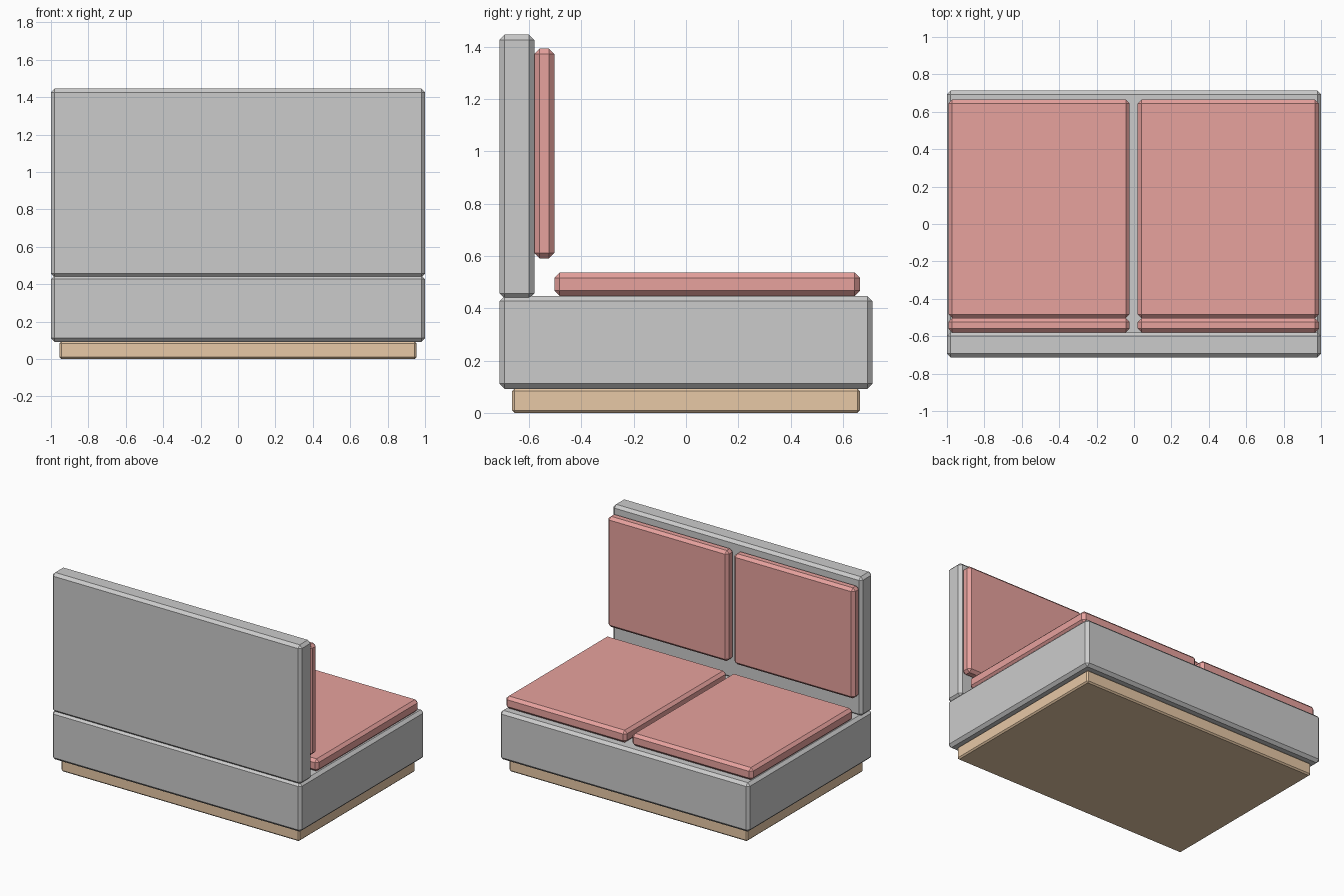
import bpy
import bmesh
from mathutils import Vector

if "Cube" in bpy.data.objects:
    bpy.data.objects.remove(bpy.data.objects["Cube"])


def material(name, color):
    mat = bpy.data.materials.new(name)
    mat.diffuse_color = color
    mat.use_nodes = True
    mat.node_tree.nodes["Principled BSDF"].inputs["Base Color"].default_value = mat.diffuse_color
    return mat


def chamfered_box(name, lo, hi, chamfer, mat=None):
    """Box between two corners with every edge chamfered flat."""
    lo, hi = Vector(lo), Vector(hi)
    bm = bmesh.new()
    bmesh.ops.create_cube(bm, size=1)
    bmesh.ops.scale(bm, vec=hi - lo, verts=bm.verts)
    bmesh.ops.bevel(bm, geom=bm.edges[:], offset=chamfer, offset_type='OFFSET',
                    segments=1, affect='EDGES')
    mesh = bpy.data.meshes.new(name)
    bm.to_mesh(mesh)
    bm.free()
    obj = bpy.data.objects.new(name, mesh)
    obj.location = (lo + hi) / 2
    bpy.context.collection.objects.link(obj)
    if mat:
        mesh.materials.append(mat)
    return obj


wood = material("wood", (0.80, 0.58, 0.38, 1))
fabric = material("red_fabric", (0.80, 0.36, 0.34, 1))

# Wooden plinth, upholstered base and backrest
chamfered_box("plinth", (-0.955, -0.665, 0), (0.955, 0.665, 0.093), 0.01, wood)
chamfered_box("seat_base", (-1, -0.713, 0.092), (1, 0.713, 0.447), 0.02)
chamfered_box("backrest", (-1, -0.713, 0.437), (1, -0.58, 1.446), 0.02)

# Left and right pairs of cushions
for side, x0, x1 in (("left", -0.992, -0.024), ("right", 0.02, 0.988)):
    chamfered_box(f"seat_cushion_{side}", (x0, -0.503, 0.447),
                  (x1, 0.665, 0.536), 0.02, fabric)
    chamfered_box(f"back_cushion_{side}", (x0, -0.58, 0.591),
                  (x1, -0.503, 1.392), 0.02, fabric)
